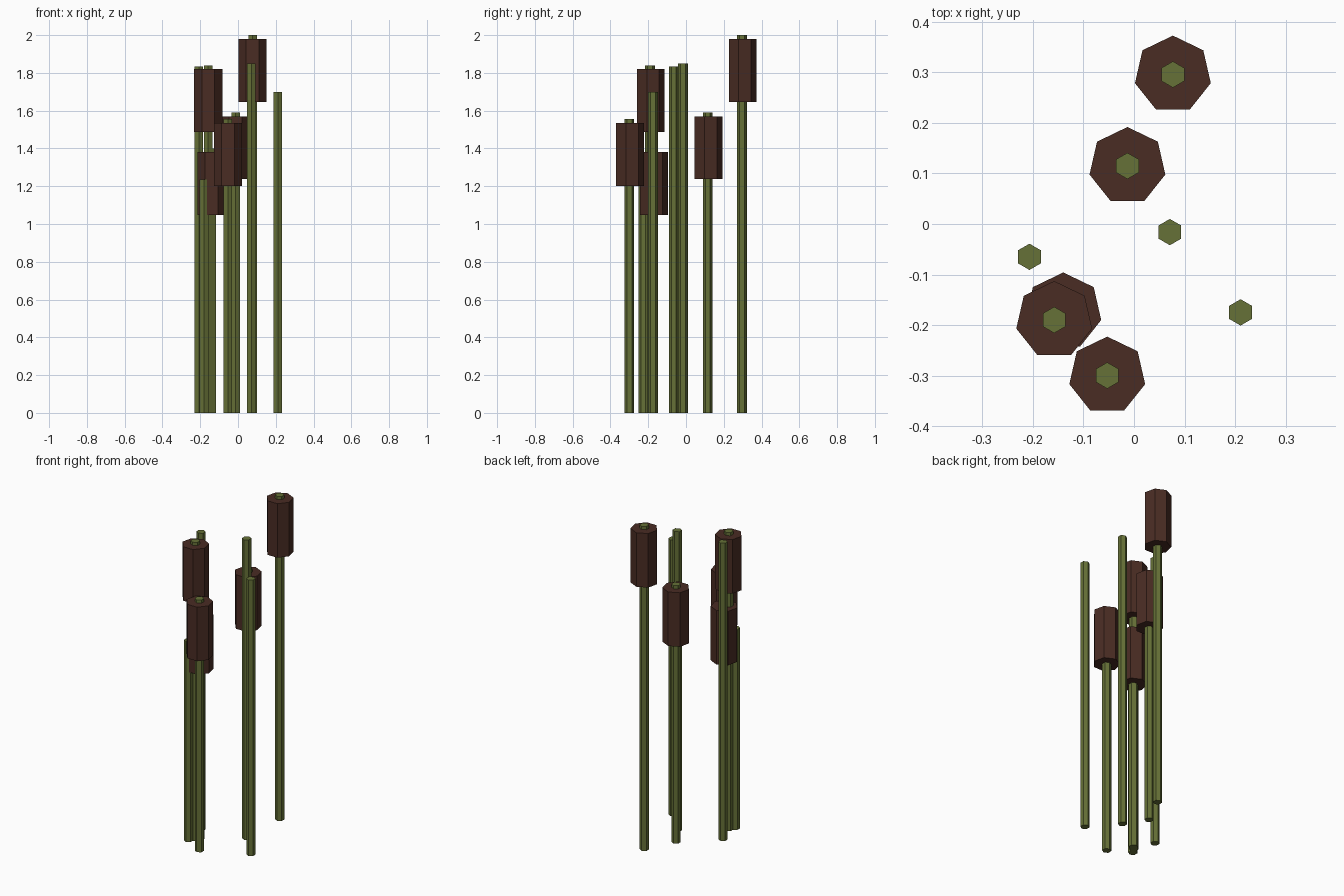
import bpy

cube = bpy.data.objects.get("Cube")
if cube:
    bpy.data.objects.remove(cube, do_unlink=True)


def make_material(name, rgb):
    mat = bpy.data.materials.new(name)
    mat.use_nodes = True
    mat.diffuse_color = (*rgb, 1)
    mat.node_tree.nodes["Principled BSDF"].inputs["Base Color"].default_value = (*rgb, 1)
    return mat


green = make_material("olive_green", (0.133, 0.165, 0.038))
brown = make_material("dark_brown", (0.067, 0.025, 0.017))


def prism(name, sides, radius, x, y, bottom, top, mat):
    """Upright flat-sided prism with one corner pointing to the back."""
    bpy.ops.mesh.primitive_cylinder_add(
        vertices=sides, radius=radius, depth=top - bottom,
        location=(x, y, (bottom + top) / 2))
    obj = bpy.context.object
    obj.name = name
    obj.data.materials.append(mat)
    return obj


STEM_RADIUS = 0.026
HEAD_RADIUS = 0.077
HEAD_LENGTH = 0.333
TIP = 0.02  # stem showing above the seed head

# Reeds: x, y, stem top, has a seed head
reeds = [
    (0.077, 0.296, 2.0, True),
    (-0.013, 0.115, 1.59, True),
    (0.071, -0.016, 1.85, False),
    (-0.207, -0.065, 1.835, False),
    (0.211, -0.175, 1.70, False),
    (-0.158, -0.19, 1.84, True),
    (-0.14, -0.173, 1.40, True),
    (-0.18, -0.225, 1.235, False),
    (-0.053, -0.30, 1.555, True),
]

for i, (x, y, top, has_head) in enumerate(reeds, 1):
    prism(f"stem_{i}", 6, STEM_RADIUS, x, y, 0, top, green)
    if has_head:
        head_top = top - TIP
        prism(f"seed_head_{i}", 7, HEAD_RADIUS, x, y,
              head_top - HEAD_LENGTH, head_top, brown)
